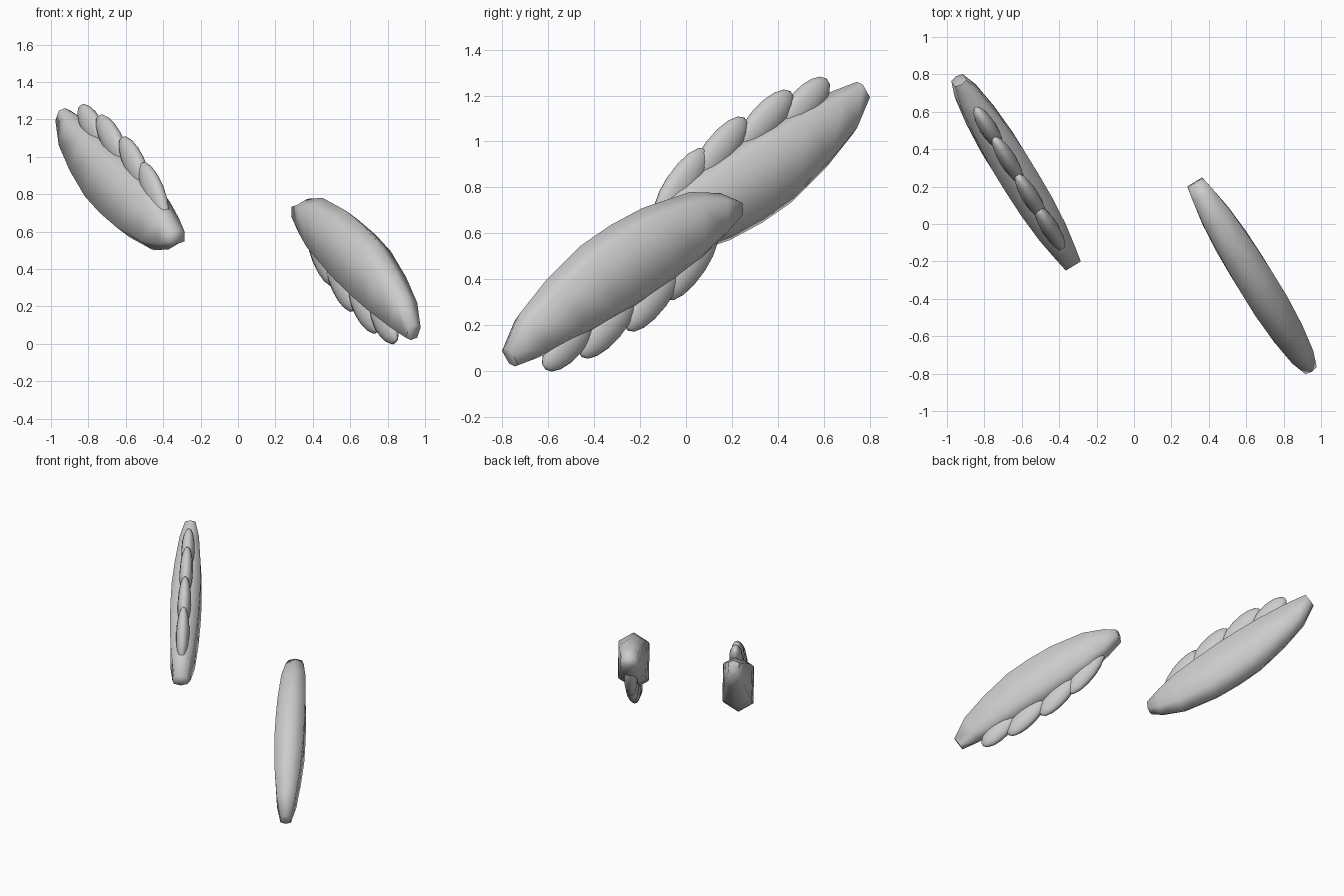
import bpy, bmesh, math
from mathutils import Vector, Matrix

if "Cube" in bpy.data.objects:
    bpy.data.objects.remove(bpy.data.objects["Cube"])

TILT = 0.617                       # heading of each blade plane in top view
N = Vector((1, TILT)).normalized()  # sideways direction of the plane
MID = 0.64                         # height of the centre of symmetry

# blade stations: (upper y, z), (lower y, z), half thickness
STATIONS = [
    ((-.79, .10), (-.745, .02), .036),
    ((-.725, .25), (-.64, .06), .066),
    ((-.61, .395), (-.46, .145), .088),
    ((-.46, .545), (-.32, .22), .10),
    ((-.33, .635), (-.20, .29), .10),
    ((-.19, .71), (-.07, .38), .096),
    ((.017, .78), (.05, .47), .083),
    ((.15, .775), (.15, .575), .063),
    ((.22, .745), (.225, .67), .047),
]
# lobes: centre (y, z), long axis (y, z), half length
LOBES = [
    ((-.515, .12), (.65, .76), .15),
    ((-.345, .19), (.65, .76), .17),
    ((-.147, .32), (.60, .80), .18),
    ((.02, .47), (.55, .835), .19),
]


def place(y, z, w, side):
    """Plane coordinates to world; side -1 is the point-mirrored copy."""
    p = Vector((.463 - TILT * y + N.x * w, y + N.y * w, z - MID)) * side
    p.z += MID
    return p


def finish(bm, name):
    bmesh.ops.recalc_face_normals(bm, faces=bm.faces)
    me = bpy.data.meshes.new(name)
    bm.to_mesh(me)
    bm.free()
    me.polygons.foreach_set("use_smooth", [True] * len(me.polygons))
    me.set_sharp_from_angle(angle=math.radians(75))
    ob = bpy.data.objects.new(name, me)
    bpy.context.collection.objects.link(ob)


def blade(side, name):
    # six-sided sections lofted along the blade
    bm = bmesh.new()
    rings = []
    for top, low, w in STATIONS:
        t, b = Vector(top), Vector(low)
        ring = []
        for f, k in ((0, 0), (.16, 1), (.84, 1), (1, 0), (.84, -1), (.16, -1)):
            q = t.lerp(b, f)
            ring.append(bm.verts.new(place(q.x, q.y, w * k, side)))
        rings.append(ring)
    for a, b in zip(rings, rings[1:]):
        for i in range(6):
            j = (i + 1) % 6
            bm.faces.new((a[i], a[j], b[j], b[i]))
    bm.faces.new(rings[0])
    bm.faces.new(rings[-1])
    finish(bm, name)


def lobe(side, name, centre, axis, length):
    # stretched ball leaning along its axis
    bm = bmesh.new()
    bmesh.ops.create_uvsphere(bm, u_segments=12, v_segments=8, radius=1)
    c, a = Vector(centre), Vector(axis).normalized()
    across = Vector((a.y, -a.x))
    for v in bm.verts:
        q = c + a * (v.co.z * length) + across * (v.co.x * .07)
        v.co = place(q.x, q.y, v.co.y * .046, side)
    finish(bm, name)


for side, tag in ((1, "right"), (-1, "left")):
    blade(side, tag + "_blade")
    for i, (c, a, l) in enumerate(LOBES):
        lobe(side, f"{tag}_lobe_{i + 1}", c, a, l)
